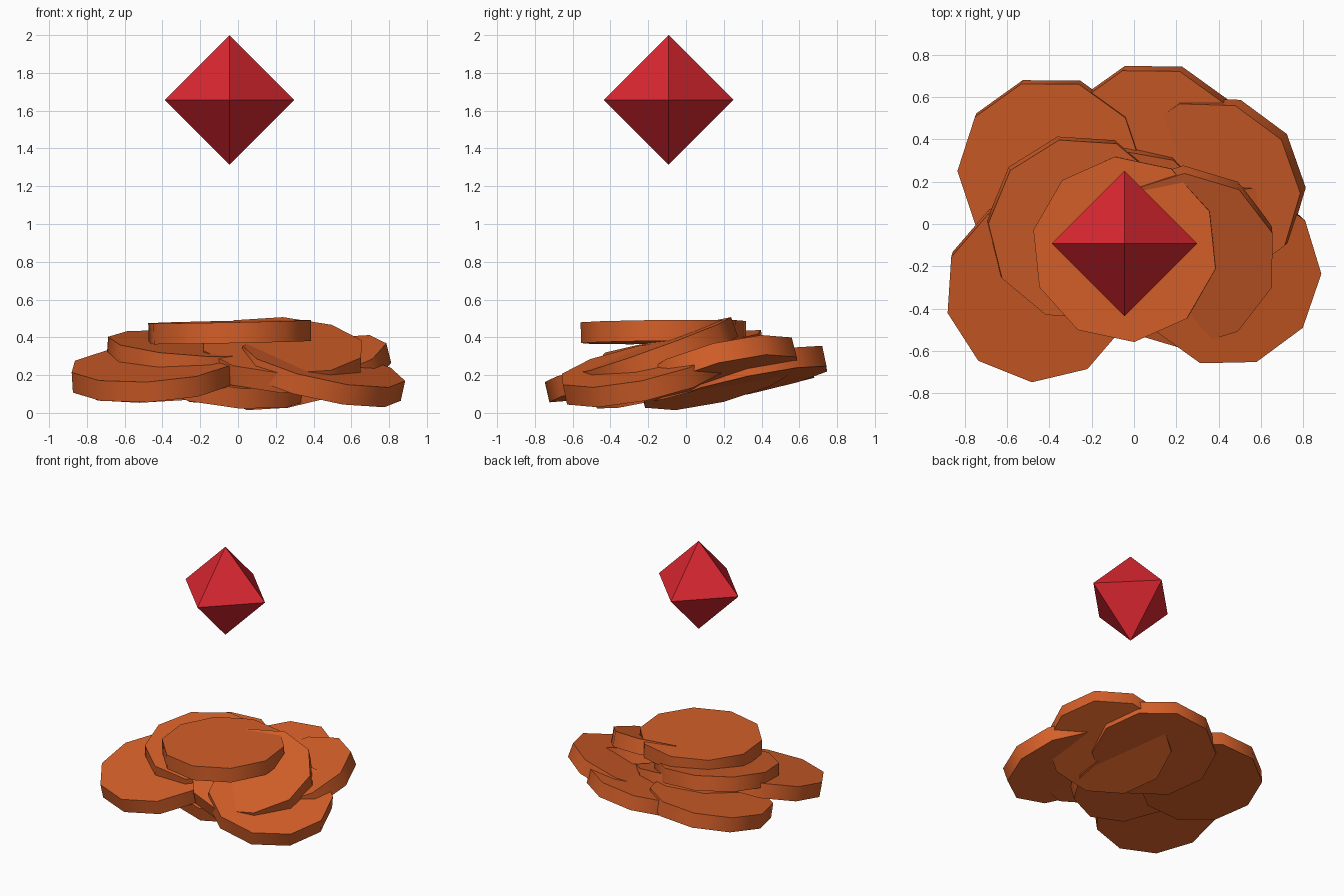
import bpy
import bmesh
import math
from mathutils import Vector, Matrix

if "Cube" in bpy.data.objects:
    bpy.data.objects.remove(bpy.data.objects["Cube"], do_unlink=True)


def make_material(name, rgb):
    mat = bpy.data.materials.new(name)
    mat.use_nodes = True
    colour = (*rgb, 1.0)
    mat.diffuse_color = colour
    mat.node_tree.nodes["Principled BSDF"].inputs["Base Color"].default_value = colour
    return mat


clay = make_material("burnt orange", (0.66, 0.115, 0.022))
red = make_material("gem red", (0.7, 0.02, 0.03))

RADIUS, THICKNESS, SIDES = 0.44, 0.11, 10


def slab(name, top, slope_x, slope_y, turn):
    """Ten-sided slab; top is the middle of its upper face."""
    normal = Vector((-slope_x, -slope_y, 1)).normalized()
    tilt = Vector((0, 0, 1)).rotation_difference(normal).to_matrix().to_4x4()
    bpy.ops.mesh.primitive_cylinder_add(vertices=SIDES, radius=RADIUS, depth=THICKNESS)
    obj = bpy.context.object
    obj.name = name
    # First vertex of the primitive lies on +y; turn is measured from +x
    spin = Matrix.Rotation(math.radians(turn - 90), 4, 'Z')
    centre = Vector(top) - normal * THICKNESS / 2
    obj.matrix_world = Matrix.Translation(centre) @ tilt @ spin
    obj.data.materials.append(clay)
    # Smooth round the rim, sharp at the flat faces
    bpy.ops.object.shade_smooth_by_angle(angle=math.radians(45))


# Heap of tilted flat stones
slab("top_slab", (-0.045, -0.12, 0.483), 0.02, 0.01, 24)
slab("upper_left_slab", (-0.25, -0.025, 0.368), -0.07, 0.15, 32)
slab("upper_right_slab", (0.235, -0.175, 0.358), -0.05, 0.36, 18)
slab("front_left_slab", (-0.455, -0.32, 0.263), 0.06, 0.23, 14)
slab("front_right_slab", (0.455, -0.245, 0.262), -0.22, 0.21, 0)
slab("back_right_slab", (0.358, 0.158, 0.265), 0.25, 0.26, 0)
slab("back_slab", (0.085, 0.313, 0.255), 0.11, 0.21, 0)
slab("back_left_slab", (-0.395, 0.248, 0.236), 0.06, 0.16, 0)
slab("base_slab", (-0.03, -0.075, 0.24), -0.1, 0.25, 25)

# Floating octahedral gem: hull of six points on the axes
GEM = 0.343
bm = bmesh.new()
for axis in range(3):
    for side in (-GEM, GEM):
        point = Vector()
        point[axis] = side
        bm.verts.new(point)
bmesh.ops.convex_hull(bm, input=bm.verts[:])
bmesh.ops.recalc_face_normals(bm, faces=bm.faces[:])
mesh = bpy.data.meshes.new("floating_gem")
bm.to_mesh(mesh)
bm.free()
mesh.materials.append(red)
gem = bpy.data.objects.new("floating_gem", mesh)
gem.location = (-0.045, -0.092, 2 - GEM)
bpy.context.collection.objects.link(gem)
